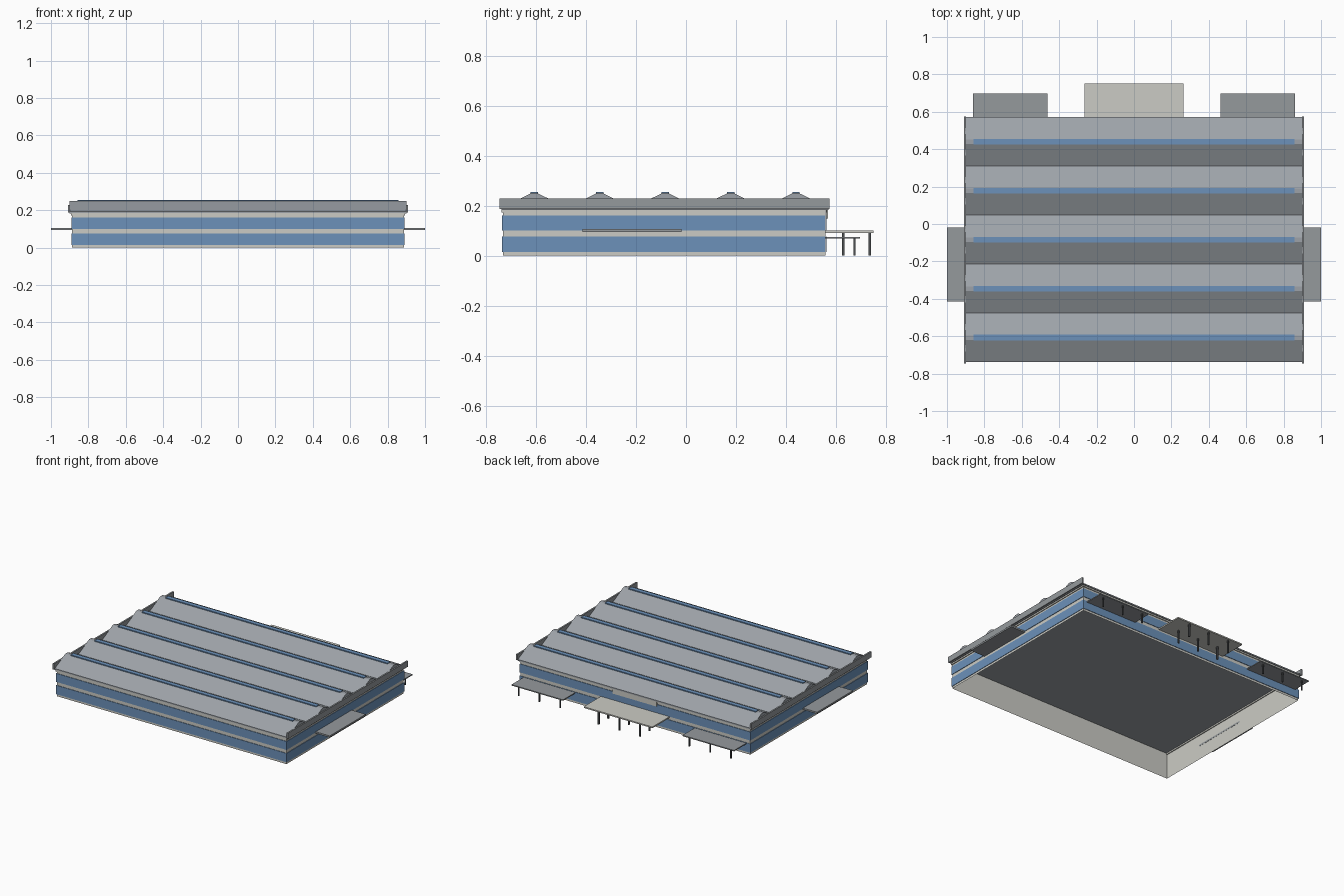
import bpy, bmesh

if "Cube" in bpy.data.objects:
    bpy.data.objects.remove(bpy.data.objects["Cube"])


def mat(name, rgb):
    m = bpy.data.materials.new(name)
    m.diffuse_color = (*rgb, 1)
    m.use_nodes = True
    m.node_tree.nodes["Principled BSDF"].inputs["Base Color"].default_value = m.diffuse_color
    return m


CREAM = mat("cream wall", (0.60, 0.60, 0.555))
GLASS = mat("blue glass", (0.15, 0.285, 0.49))
ROOF = mat("roof grey", (0.34, 0.365, 0.395))
CANOPY = mat("canopy grey", (0.30, 0.32, 0.335))
STEEL = mat("dark steel", (0.075, 0.08, 0.085))


def finish(name, bm, material):
    bmesh.ops.recalc_face_normals(bm, faces=bm.faces)
    me = bpy.data.meshes.new(name)
    bm.to_mesh(me)
    bm.free()
    me.materials.append(material)
    ob = bpy.data.objects.new(name, me)
    bpy.context.collection.objects.link(ob)
    return ob


def add_box(bm, x, y, z):
    r = bmesh.ops.create_cube(bm, size=1)
    for v in r["verts"]:
        v.co = [(a + b) / 2 + c * (b - a) for (a, b), c in zip((x, y, z), v.co)]
    return r["verts"]


def boxes(name, specs, material):
    bm = bmesh.new()
    for s in specs:
        add_box(bm, *s)
    return finish(name, bm, material)


def prism(name, profile, x0, x1, material):
    """Extrude a y-z outline along x."""
    bm = bmesh.new()
    f = bm.faces.new([bm.verts.new((x0, y, z)) for y, z in profile])
    r = bmesh.ops.extrude_face_region(bm, geom=[f])
    for v in r["geom"]:
        if isinstance(v, bmesh.types.BMVert):
            v.co.x = x1
    return finish(name, bm, material)


W, Y0, Y1 = 0.887, -0.732, 0.559      # wall half width, front and back

# outer walls, hollow and open underneath
bm = bmesh.new()
add_box(bm, (-W, W), (Y0, Y1), (0, 0.186))
bmesh.ops.delete(bm, geom=[f for f in bm.faces if f.normal.z < -0.5], context="FACES")
bmesh.ops.delete(bm, geom=[f for f in bm.faces if f.calc_center_median().z > 0.18],
                 context="FACES_ONLY")
finish("outer_walls", bm, CREAM)

# two window bands of thin plates around all sides
T = 0.004
for name, z in (("lower_windows", (0.015, 0.077)), ("upper_windows", (0.101, 0.16))):
    boxes(name, [((-W - T, W + T), (Y0 - T, Y0 - 0.0005), z),
                 ((-W - T, W + T), (Y1 + 0.0005, Y1 + T), z),
                 ((W + 0.0005, W + T), (Y0, Y1), z),
                 ((-W - T, -W - 0.0005), (Y0, Y1), z)], GLASS)

# cornice and roof deck
boxes("cornice", [((-W - 0.006, W + 0.006), (a, b), (0.173, 0.184))
                  for a, b in ((Y0 - 0.006, Y0 - 0.0005), (Y1 + 0.0005, Y1 + 0.006))]
      + [((s * W - 0.006, s * W + 0.006), (Y0, Y1), (0.173, 0.184)) for s in (-1, 1)], CREAM)
boxes("roof_deck", [((-0.9, 0.9), (-0.738, 0.571), (0.183, 0.191))], ROOF)

# five ridged roof bays
PITCH = 0.2618
RIDGES = [-0.607 + PITCH * i for i in range(5)]
profile = [(0.571, 0.188), (-0.738, 0.188)]
for r in RIDGES:
    profile += [(r - PITCH / 2, 0.192), (r - 0.012, 0.25), (r + 0.012, 0.25)]
profile.append((RIDGES[-1] + PITCH / 2, 0.192))
profile[0] = (RIDGES[-1] + PITCH / 2, 0.188)
prism("ridged_roof", profile, -0.901, 0.901, ROOF)
boxes("ridge_skylights", [((-0.858, 0.858), (r - 0.015, r + 0.015), (0.244, 0.255))
                          for r in RIDGES], GLASS)

# end parapets
boxes("end_parapets", [((min(s * 0.899, s * 0.91), max(s * 0.899, s * 0.91)),
                        (-0.746, 0.575), (0.187, 0.228)) for s in (-1, 1)], CANOPY)

# entrance canopy, its posts and the panel above
boxes("entrance_canopy", [((-0.265, 0.265), (0.558, 0.75), (0.091, 0.1))], CREAM)
boxes("entrance_posts", [((x - 0.005, x + 0.005), (y - 0.005, y + 0.005), (0, 0.092))
                         for x in (-0.16, 0, 0.16) for y in (0.63, 0.735)], STEEL)
boxes("entrance_panel", [((-0.17, 0.17), (0.56, 0.569), (0.148, 0.188))], CREAM)

# rear side canopies with posts, and canopies on both ends
for s, side in ((-1, "left"), (1, "right")):
    span = lambda a, b: (min(s * a, s * b), max(s * a, s * b))
    boxes(side + "_rear_canopy", [(span(0.462, 0.86), (0.558, 0.697), (0.068, 0.075))], CANOPY)
    boxes(side + "_rear_posts", [(span(x - 0.004, x + 0.004), (0.671, 0.679), (0, 0.069))
                                 for x in (0.5, 0.66, 0.82)], STEEL)
    boxes(side + "_end_canopy", [(span(0.886, 1.0), (-0.415, -0.018), (0.095, 0.106))], CANOPY)
